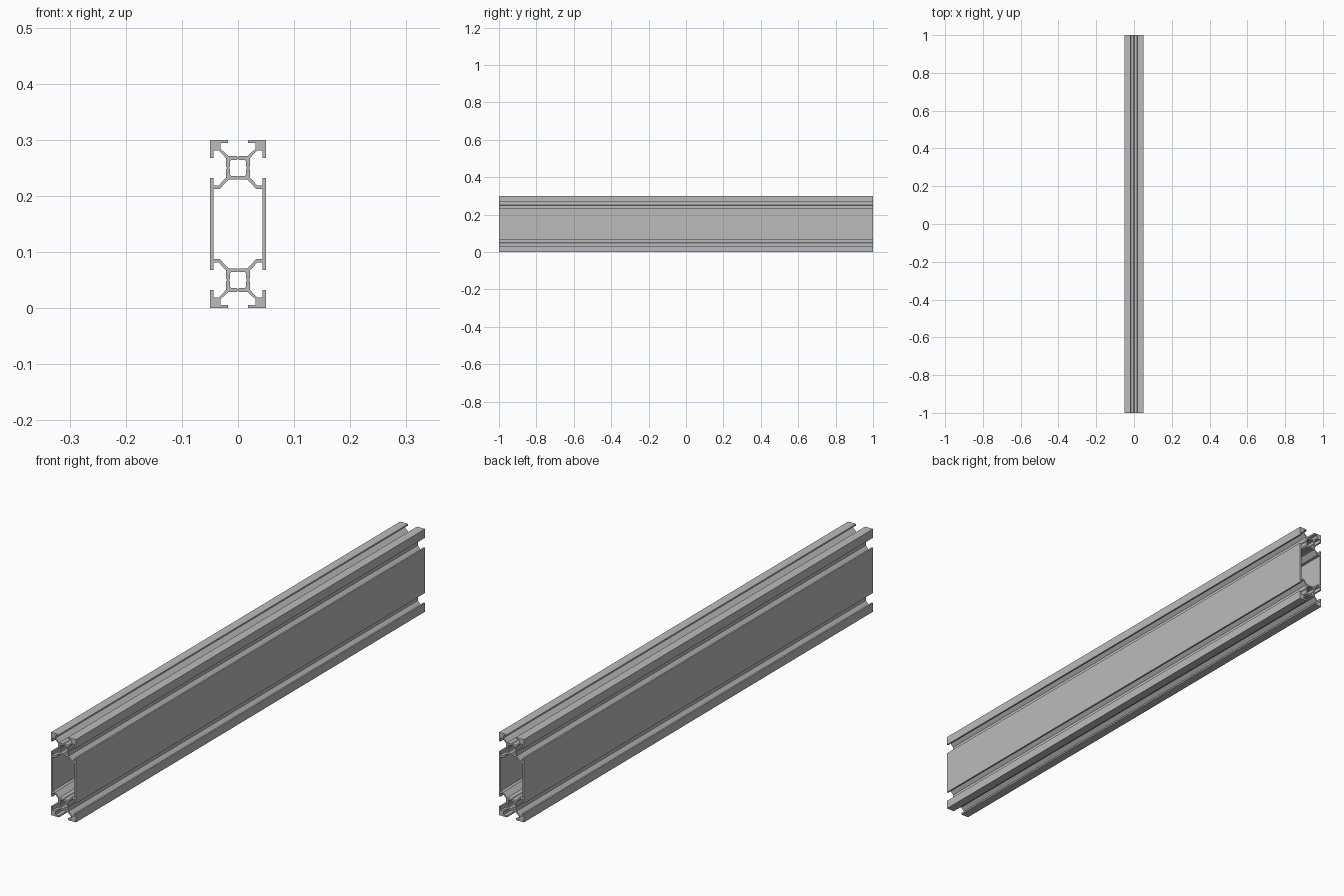
import bpy, bmesh
from mathutils import Vector

cube = bpy.data.objects.get("Cube")
if cube:
    bpy.data.objects.remove(cube, do_unlink=True)

LENGTH, HEIGHT, HALF = 2.0, 0.3, 0.05
CORE = HEIGHT / 2 - HALF          # height of each slotted core above the middle


def material(name, rgb):
    mat = bpy.data.materials.new(name)
    mat.use_nodes = True
    mat.diffuse_color = (*rgb, 1)
    mat.node_tree.nodes["Principled BSDF"].inputs["Base Color"].default_value = (*rgb, 1)
    return mat


def mirror_loop(path, axis):
    """Close a path by adding its reflection, skipping points on the axis."""
    flip = [(-x, z) if axis == "x" else (x, -z) for x, z in reversed(path)]
    i = 0 if axis == "x" else 1
    return path + [p for p in flip if abs(p[i]) > 1e-6]


def shift(path):
    return [(x, z + CORE) for x, z in path]


# Half of one slot wall and corner: core face, diagonal arm, lip, outer corner
face = [(0, .019), (.002, .021), (.017, .021)]
corner = [(.031, .034), (.031, .044), (.018, .044), (.018, HALF)]
upper = face + corner + [(HALF, HALF)]
swap = [(z, x) for x, z in reversed(upper[:-1])]
side_slot = upper + swap
lower_side = [(x, -z) for x, z in reversed(swap[3:-1])]
lower_side = [(.021, -.002), (.021, -.017), (.034, -.031),
              (.044, -.031), (.044, -.018), (HALF, -.018)]

# Outer outline, closed by mirroring down and then across
quarter = shift(side_slot + lower_side)
right_half = quarter + [(x, -z) for x, z in reversed(quarter)]
outer = mirror_loop(right_half, "x")

# Large middle cavity
cavity_quarter = shift([(0, -.019), (.002, -.021), (.017, -.021),
                        (.033, -.038), (.044, -.038)])
cavity = mirror_loop(cavity_quarter + [(x, -z) for x, z in reversed(cavity_quarter)], "x")

# Square core bore with a small notch in the middle of each side
bore_eighth = [(0, .016), (.002, .0145), (.012, .0145)]
bore_quarter = bore_eighth + [(z, x) for x, z in reversed(bore_eighth)]
bore = mirror_loop(bore_quarter + [(x, -z) for x, z in reversed(bore_quarter[:-1])], "x")
bores = [[(x, z + s * CORE) for x, z in bore] for s in (1, -1)]

# Fill the section and extrude it along the length
bm = bmesh.new()
edges = []
for loop in [outer, cavity] + bores:
    verts = [bm.verts.new((x, -LENGTH / 2, z + HEIGHT / 2)) for x, z in loop]
    edges += [bm.edges.new((a, b)) for a, b in zip(verts, verts[1:] + verts[:1])]
bmesh.ops.triangle_fill(bm, use_beauty=True, use_dissolve=False, edges=edges,
                        normal=Vector((0, -1, 0)))
extruded = bmesh.ops.extrude_face_region(bm, geom=bm.faces[:], use_keep_orig=True)
bmesh.ops.translate(bm, vec=(0, LENGTH, 0),
                    verts=[g for g in extruded["geom"] if isinstance(g, bmesh.types.BMVert)])
bmesh.ops.recalc_face_normals(bm, faces=bm.faces[:])

mesh = bpy.data.meshes.new("slotted_beam")
bm.to_mesh(mesh)
bm.free()
mesh.materials.append(material("aluminium grey", (.5, .5, .5)))
beam = bpy.data.objects.new("slotted_beam", mesh)
bpy.context.collection.objects.link(beam)
